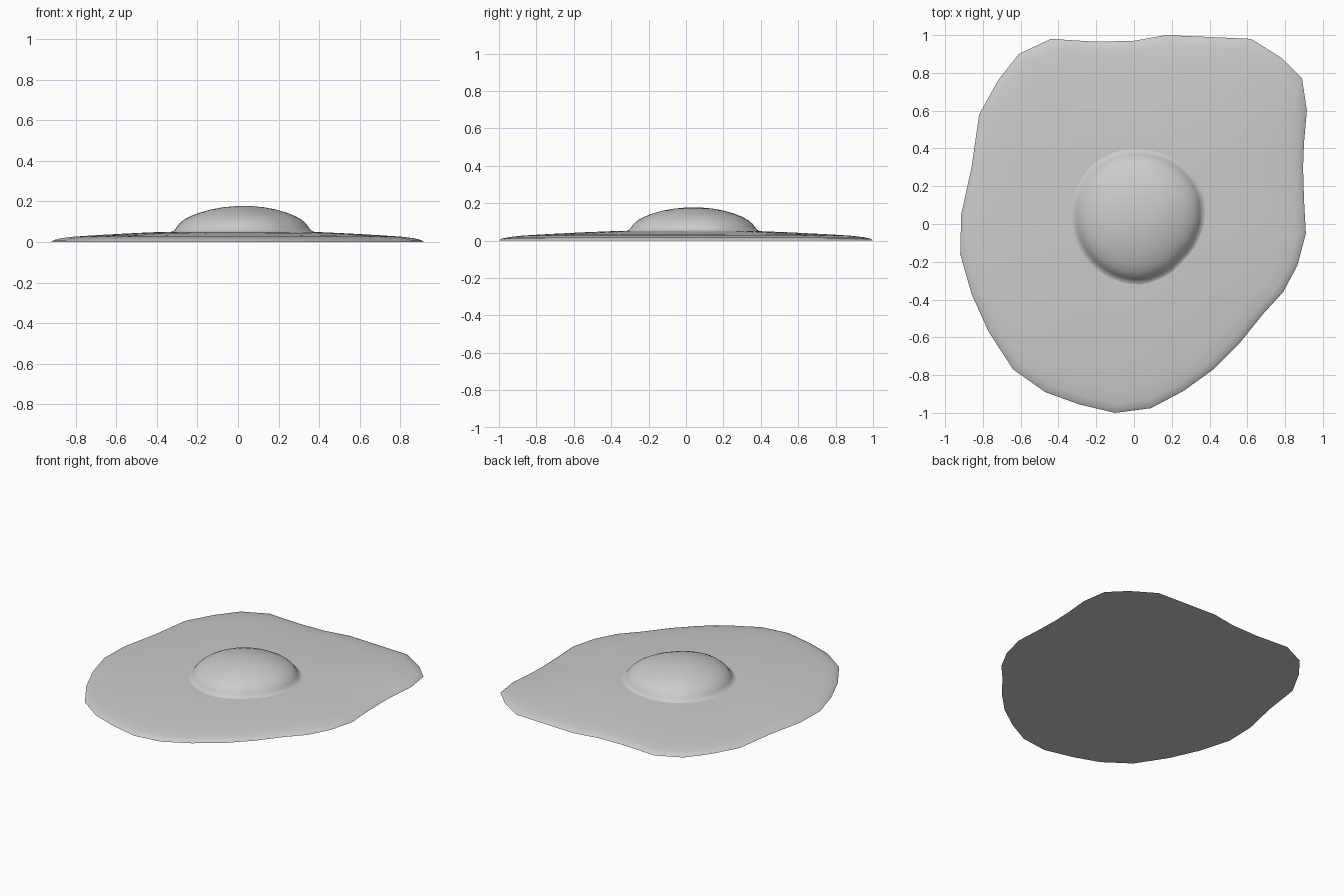
import bpy
import bmesh
from math import cos, sin, tau

cube = bpy.data.objects.get("Cube")
if cube:
    bpy.data.objects.remove(cube, do_unlink=True)

# One plain grey covers both parts
grey = bpy.data.materials.new("plain_grey")
grey.use_nodes = True
colour = (0.6, 0.6, 0.6, 1)
grey.diffuse_color = colour
shader = grey.node_tree.nodes["Principled BSDF"]
shader.inputs["Base Color"].default_value = colour
shader.inputs["Roughness"].default_value = 0.6


def stacked_rings(name, outline, centre, profile, tip=None):
    """Scale an outline about its centre at each (scale, height) and bridge the rings."""
    mesh = bpy.data.meshes.new(name)
    bm = bmesh.new()
    cx, cy = centre
    rings = []
    for scale, height in profile:
        ring = [bm.verts.new((cx + (x - cx) * scale, cy + (y - cy) * scale, height))
                for x, y in outline]
        rings.append(ring)
    count = len(outline)
    for lower, upper in zip(rings, rings[1:]):
        for i in range(count):
            j = (i + 1) % count
            bm.faces.new((lower[i], lower[j], upper[j], upper[i]))

    # Close the underside, then the top with a fan or a flat cap
    bm.faces.new(list(reversed(rings[0])))
    if tip is None:
        bm.faces.new(rings[-1])
    else:
        peak = bm.verts.new((cx, cy, tip))
        for i in range(count):
            bm.faces.new((rings[-1][i], rings[-1][(i + 1) % count], peak))
    bmesh.ops.recalc_face_normals(bm, faces=bm.faces)
    bm.to_mesh(mesh)
    bm.free()
    mesh.materials.append(grey)

    part = bpy.data.objects.new(name, mesh)
    bpy.context.collection.objects.link(part)
    bpy.ops.object.select_all(action="DESELECT")
    part.select_set(True)
    bpy.context.view_layer.objects.active = part
    bpy.ops.object.shade_smooth_by_angle(angle=0.9)
    return part


# Egg white: thin irregular sheet with a rounded rim
white_outline = [
    (.91, -.05), (.9, .13), (.895, .3), (.9, .43), (.915, .6), (.89, .77),
    (.78, .88), (.62, .98), (.4, .99), (.17, 1), (0, .97), (-.2, .965),
    (-.44, .98), (-.61, .9), (-.72, .76), (-.82, .58), (-.86, .3), (-.915, .05),
    (-.92, -.16), (-.86, -.37), (-.77, -.57), (-.64, -.77), (-.47, -.89),
    (-.29, -.955), (-.1, -1), (.09, -.975), (.26, -.885), (.42, -.77),
    (.56, -.63), (.68, -.48), (.79, -.36), (.865, -.22),
]
white_profile = [(1, 0), (.985, .01), (.95, .018), (.88, .026),
                 (.75, .034), (.55, .044), (.4, .05), (.25, .05)]
stacked_rings("egg_white", white_outline, (0, 0), white_profile)

# Yolk: slightly lopsided dome with a soft flare where it meets the white
yolk_centre = (.03, .04)
yolk_radii = [.325, .335, .335, .335, .335, .345, .35, .345,
              .34, .34, .34, .34, .34, .325, .31, .315]


def yolk_point(step, total):
    """Point on the yolk outline, blended smoothly between the listed radii."""
    known = len(yolk_radii)
    place = step * known / total
    low = int(place)
    blend = (1 - cos((place - low) * tau / 2)) / 2
    radius = yolk_radii[low] * (1 - blend) + yolk_radii[(low + 1) % known] * blend
    angle = tau * step / total
    return yolk_centre[0] + radius * cos(angle), yolk_centre[1] + radius * sin(angle)


yolk_outline = [yolk_point(step, 48) for step in range(48)]
yolk_profile = [(1.1, .046), (1.05, .051), (1.01, .058), (.98, .072), (.94, .09),
                (.87, .11), (.77, .128), (.64, .145), (.48, .16), (.3, .171), (.14, .176)]
stacked_rings("yolk", yolk_outline, yolk_centre, yolk_profile, tip=.177)
